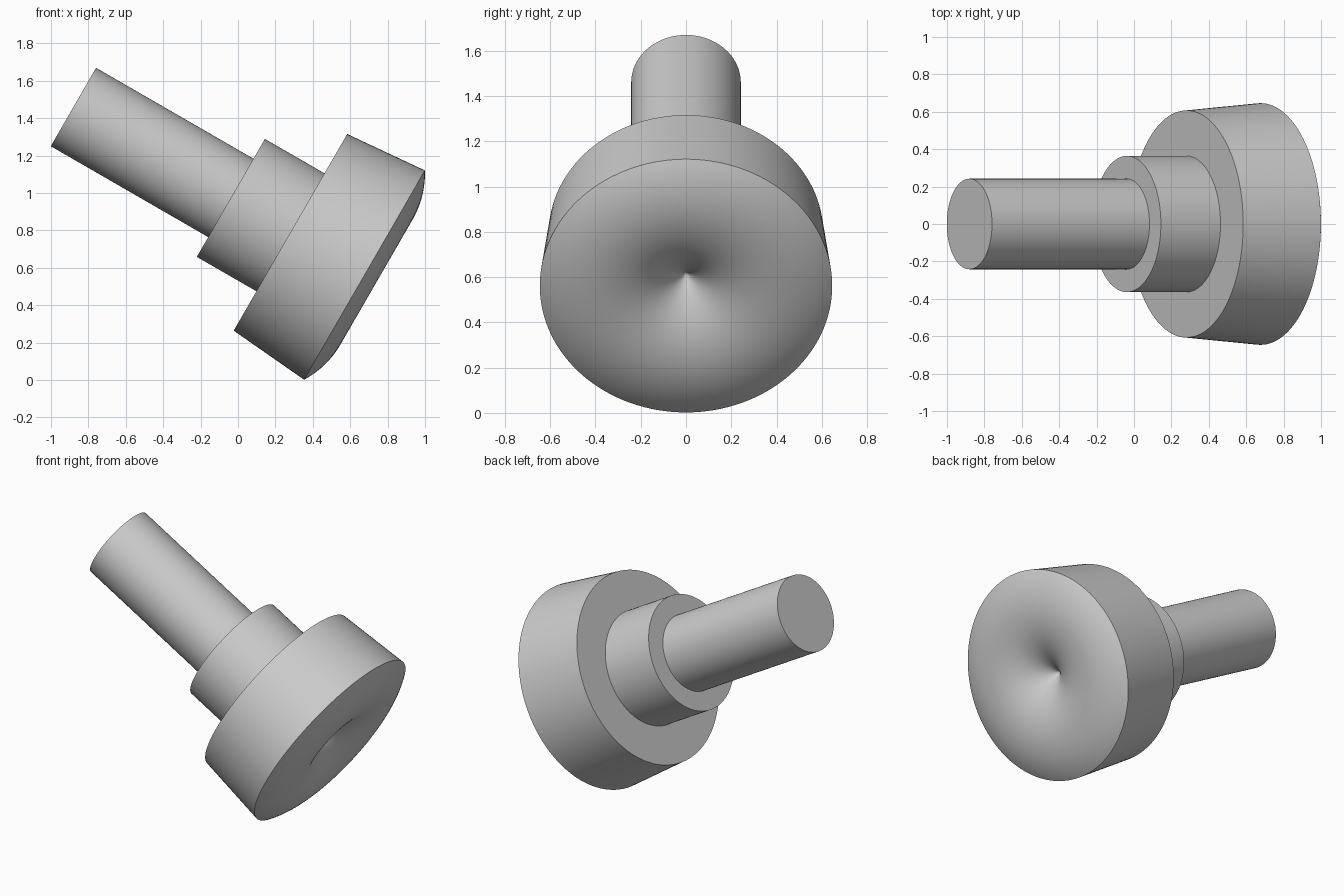
import bpy, bmesh
from math import cos, sin, tau, radians
from mathutils import Matrix, Vector

cube = bpy.data.objects.get("Cube")
if cube:
    bpy.data.objects.remove(cube, do_unlink=True)

SEGMENTS = 128
# Local z runs down the tilted axis, starting at the free end of the stem
PLACE = Matrix.Translation((-0.88, 0, 1.46)) @ Matrix.Rotation(radians(120), 4, "Y")

grey = bpy.data.materials.new("plain_grey")
grey.use_nodes = True
colour = (0.6, 0.6, 0.6, 1)
grey.diffuse_color = colour
grey.node_tree.nodes["Principled BSDF"].inputs["Base Color"].default_value = colour


def lathe(name, profile):
    """Turn a (radius, distance along axis) profile into a round part."""
    bm = bmesh.new()
    rings = []
    for r, t in profile:
        if r < 1e-6:
            rings.append([bm.verts.new((0, 0, t))] * SEGMENTS)
        else:
            rings.append([bm.verts.new((r * cos(tau * i / SEGMENTS),
                                        r * sin(tau * i / SEGMENTS), t))
                          for i in range(SEGMENTS)])
    for a, b in zip(rings, rings[1:]):
        for i in range(SEGMENTS):
            j = (i + 1) % SEGMENTS
            corners = dict.fromkeys((a[i], a[j], b[j], b[i]))
            bm.faces.new(list(corners))
    bm.transform(PLACE)
    mesh = bpy.data.meshes.new(name)
    bm.to_mesh(mesh)
    bm.free()
    mesh.materials.append(grey)
    mesh.shade_smooth()
    mesh.set_sharp_from_angle(angle=radians(30))
    obj = bpy.data.objects.new(name, mesh)
    bpy.context.collection.objects.link(obj)
    return obj


def arc(start, end, bulge, steps):
    """Points on a circular arc that rises by bulge above its chord."""
    a, b = Vector(start), Vector(end)
    half = (b - a) / 2
    side = Vector((half.y, -half.x)).normalized()
    radius = (half.length ** 2 + bulge ** 2) / (2 * bulge)
    centre = (a + b) / 2 - side * (radius - bulge)
    sweep = (a - centre).angle(b - centre)
    base = a - centre
    points = []
    for k in range(steps + 1):
        q = sweep * k / steps
        points.append(centre + Vector((base.x * cos(q) - base.y * sin(q),
                                       base.x * sin(q) + base.y * cos(q))))
    return [tuple(p) for p in points]


STEM, COLLAR, BACK, RIM = 0.242, 0.364, 0.607, 0.646
COLLAR_T, BACK_T, RIM_T, DIMPLE_T = 0.972, 1.34, 1.797, 1.685

# Slim stem with a flat end
lathe("stem", [(0, 0), (STEM, 0), (STEM, COLLAR_T)])
# Collar with a flat shoulder around the stem
lathe("collar", [(STEM, COLLAR_T), (COLLAR, COLLAR_T), (COLLAR, BACK_T)])
# Flared head whose rounded face dips to a point in the middle
face = arc((RIM, RIM_T), (0, DIMPLE_T), 0.125, 32)
face[-1] = (0, DIMPLE_T)
lathe("head", [(COLLAR, BACK_T), (BACK, BACK_T)] + face)
